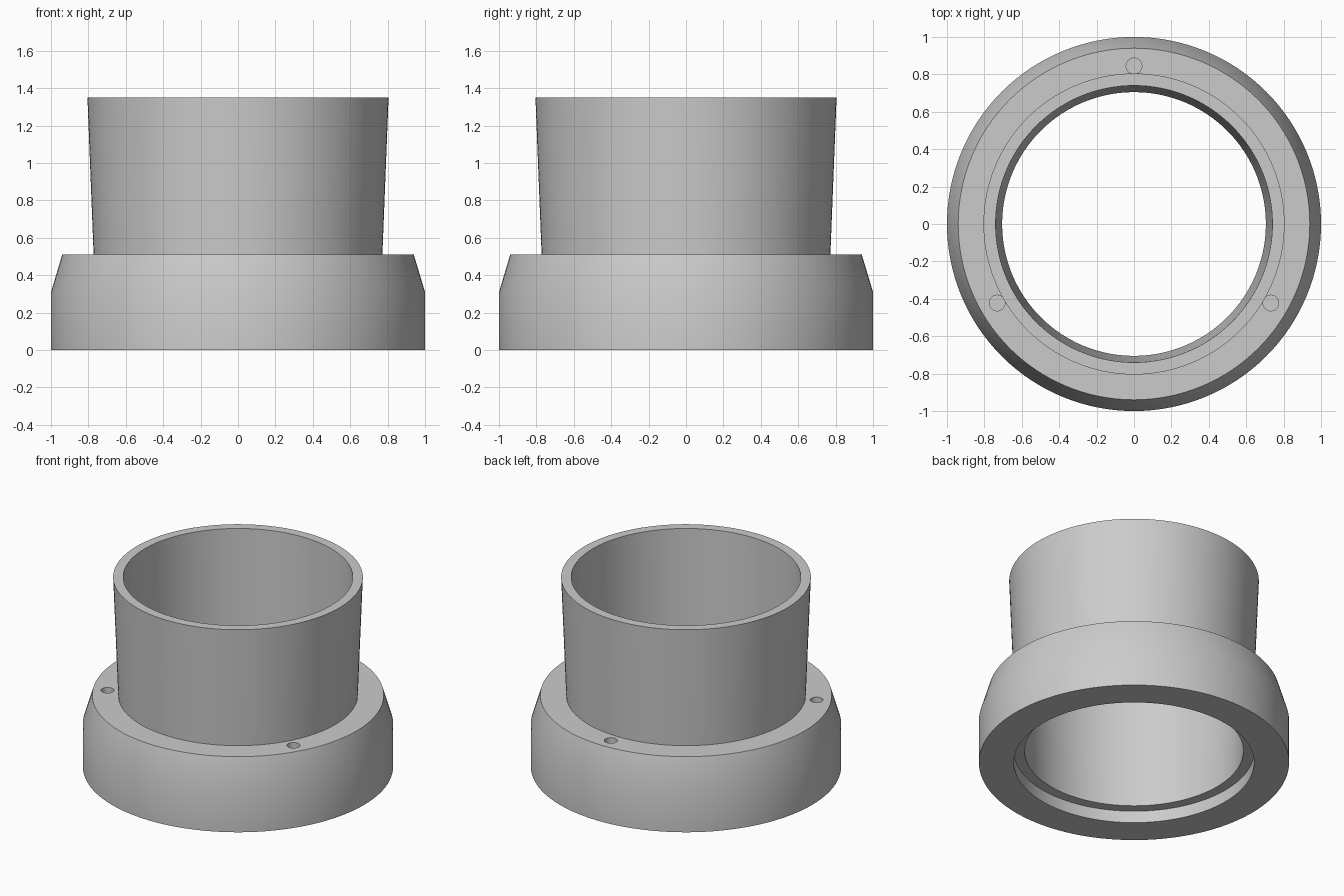
import bpy
import bmesh
from math import pi, cos, sin, radians
from mathutils import Vector

SEGMENTS = 128

if "Cube" in bpy.data.objects:
    bpy.data.objects.remove(bpy.data.objects["Cube"], do_unlink=True)

# Single plain grey material
GREY = (0.6, 0.6, 0.6, 1.0)
grey = bpy.data.materials.new("plain grey")
grey.use_nodes = True
grey.diffuse_color = GREY
grey.node_tree.nodes["Principled BSDF"].inputs["Base Color"].default_value = GREY


def lathe(name, profile):
    """Revolve a closed (radius, height) profile around the z axis."""
    bm = bmesh.new()
    verts = [bm.verts.new((r, 0, z)) for r, z in profile]
    edges = [bm.edges.new((verts[i - 1], verts[i])) for i in range(len(verts))]
    bmesh.ops.spin(bm, geom=verts + edges, cent=(0, 0, 0), axis=(0, 0, 1),
                   angle=2 * pi, steps=SEGMENTS, use_merge=True)
    bmesh.ops.remove_doubles(bm, verts=bm.verts, dist=0.0001)
    bmesh.ops.recalc_face_normals(bm, faces=bm.faces)
    mesh = bpy.data.meshes.new(name)
    bm.to_mesh(mesh)
    bm.free()
    obj = bpy.data.objects.new(name, mesh)
    bpy.context.collection.objects.link(obj)
    mesh.materials.append(grey)
    return obj


# Flanged collar: chamfered base, flared tube, tapered bore, seat recess below
collar = lathe("flanged_collar", [
    (1.0, 0.0), (1.0, 0.31), (0.94, 0.51),
    (0.772, 0.51), (0.805, 1.35),
    (0.74, 1.35), (0.705, 0.085),
    (0.775, 0.085), (0.775, 0.0),
])

bpy.ops.object.select_all(action="DESELECT")
bpy.context.view_layer.objects.active = collar
collar.select_set(True)

# Three blind holes in the flange, evenly spaced
HOLE_DEPTH = 0.1
bm = bmesh.new()
for degrees in (90, 210, 330):
    angle = radians(degrees)
    made = bmesh.ops.create_cone(bm, cap_ends=True, segments=32, radius1=0.042,
                                 radius2=0.042, depth=2 * HOLE_DEPTH)
    bmesh.ops.translate(bm, verts=made["verts"],
                        vec=Vector((0.845 * cos(angle), 0.845 * sin(angle), 0.51)))
cutter_mesh = bpy.data.meshes.new("hole_cutter")
bm.to_mesh(cutter_mesh)
bm.free()
cutter_mesh.materials.append(grey)
cutter = bpy.data.objects.new("hole_cutter", cutter_mesh)
bpy.context.collection.objects.link(cutter)
cutter.hide_render = True

cut = collar.modifiers.new("flange holes", "BOOLEAN")
cut.operation = "DIFFERENCE"
cut.solver = "EXACT"
cut.object = cutter
bpy.ops.object.modifier_apply(modifier=cut.name)
bpy.data.objects.remove(cutter, do_unlink=True)

# Smooth round walls, crisp rims
bpy.ops.object.shade_smooth_by_angle(angle=radians(30))
